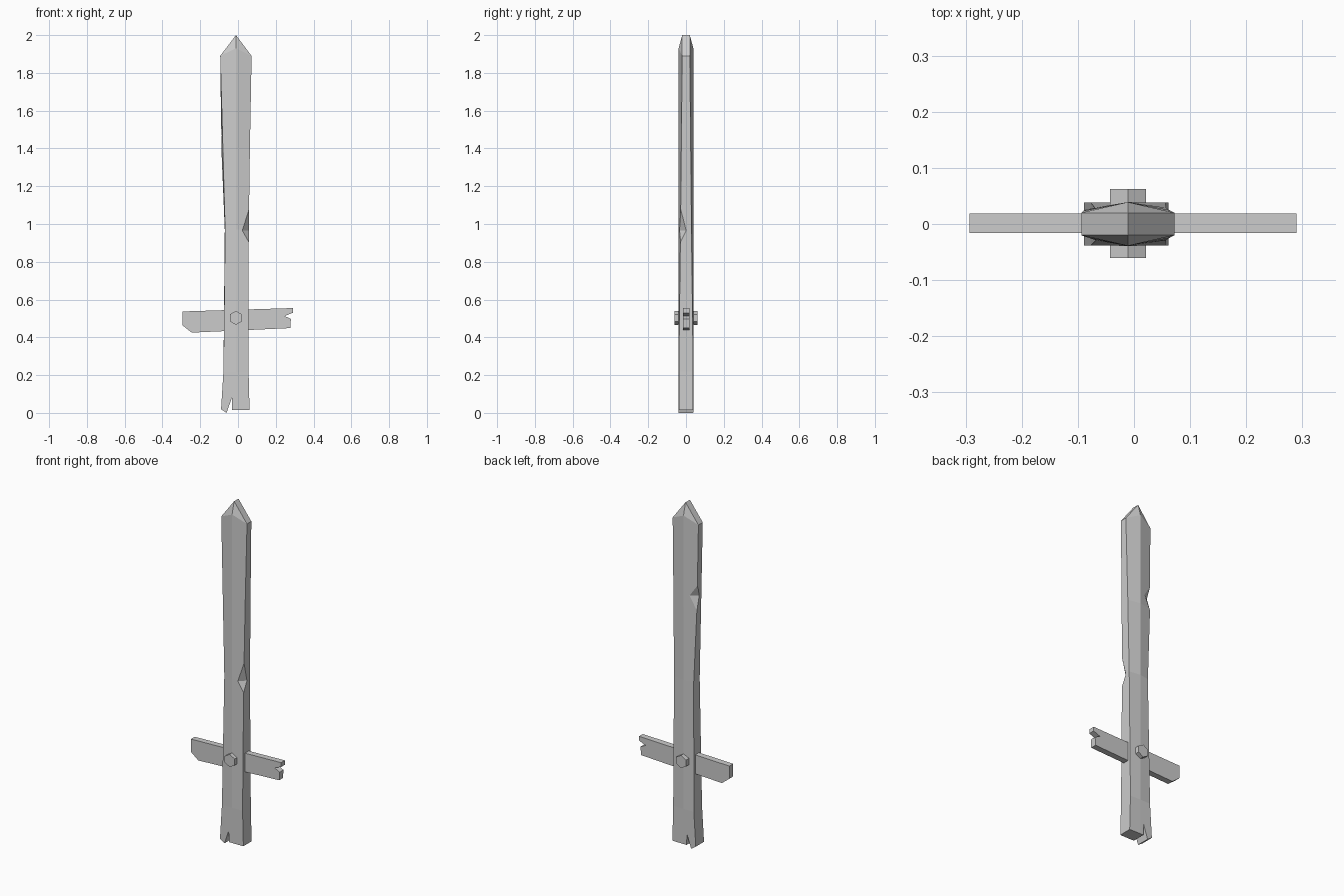
import bpy, bmesh, math
from mathutils import Vector

if "Cube" in bpy.data.objects:
    bpy.data.objects.remove(bpy.data.objects["Cube"])


def finish(name, bm):
    bmesh.ops.recalc_face_normals(bm, faces=bm.faces)
    mesh = bpy.data.meshes.new(name)
    bm.to_mesh(mesh)
    bm.free()
    obj = bpy.data.objects.new(name, mesh)
    bpy.context.collection.objects.link(obj)
    return obj


def prism(name, base, offset):
    """Extrude a closed outline of 3D points along an offset."""
    bm = bmesh.new()
    face = bm.faces.new([bm.verts.new(p) for p in base])
    new = bmesh.ops.extrude_face_region(bm, geom=[face])["geom"]
    if face.is_valid and not any(len(e.link_faces) < 2 for e in bm.edges):
        pass
    elif not face.is_valid or any(len(e.link_faces) < 2 for e in bm.edges):
        bm.faces.new([v for v in bm.verts][:len(base)])
    bmesh.ops.translate(bm, vec=offset,
                        verts=[g for g in new if isinstance(g, bmesh.types.BMVert)])
    return finish(name, bm)


def carve(obj, cutter):
    mod = obj.modifiers.new("carve", "BOOLEAN")
    mod.operation = "DIFFERENCE"
    mod.solver = "EXACT"
    mod.object = cutter
    bpy.context.view_layer.objects.active = obj
    bpy.ops.object.modifier_apply(modifier=mod.name)
    bpy.data.objects.remove(cutter)


def chip(obj, a, b, upper, lower):
    """V-shaped nick with its valley running from a to b."""
    a, b, upper, lower = map(Vector, (a, b, upper, lower))
    m, d = (a + b) / 2, (b - a) * 2
    tri = [m - d, m + (upper - m) * 2 - d, m + (lower - m) * 2 - d]
    carve(obj, prism("chip_cutter", tri, d * 2))


# Blade and grip: six-sided loft (z, left front, left back, right, edge half thickness)
sections = [
    (-0.02, -0.092, -0.092, 0.062, 0.038),
    (0.22, -0.077, -0.077, 0.056, 0.038),
    (0.97, -0.068, -0.070, 0.057, 0.029),
    (1.40, -0.080, -0.088, 0.063, 0.025),
    (1.89, -0.094, -0.094, 0.072, 0.020),
]
CX, T = -0.011, 0.039
bm = bmesh.new()
rings = []
for i, (z, lf, lb, r, h) in enumerate(sections):
    zc = z + (0.04 if i == len(sections) - 1 else 0)
    pts = [(lf, -h, z), (CX, -T, zc), (r, -h, z), (r, h, z), (CX, T, zc), (lb, h, z)]
    rings.append([bm.verts.new(p) for p in pts])
for lo, hi in zip(rings, rings[1:]):
    for i in range(6):
        j = (i + 1) % 6
        bm.faces.new((lo[i], lo[j], hi[j], hi[i]))
bm.faces.new(rings[0])
# Chisel-like tip
tf, tb = bm.verts.new((CX, -0.02, 2)), bm.verts.new((CX, 0.02, 2))
lf, cf, rf, rb, cb, lb = rings[-1]
for f in ((lf, cf, tf), (cf, rf, tf), (rf, rb, tb, tf), (rb, cb, tb), (cb, lb, tb), (lb, lf, tf, tb)):
    bm.faces.new(f)
blade = finish("blade", bm)

# Split, uneven grip end
end = [(-0.15, -0.1), (-0.15, 0.06), (-0.06, 0), (-0.033, 0.08), (-0.031, 0.015), (0.15, 0.015), (0.15, -0.1)]
carve(blade, prism("end_cutter", [(x, -0.1, z) for x, z in end], Vector((0, 0.2, 0))))

# Nicks on the front right and back left edges
chip(blade, (0.02, -0.037, 0.965), (0.058, 0.002, 0.965), (0.058, -0.029, 1.08), (0.057, -0.029, 0.905))
chip(blade, (-0.042, 0.035, 1.47), (-0.087, 0.0, 1.47), (-0.09, 0.025, 1.54), (-0.088, 0.025, 1.39))

# Crossguard plank
guard = [(-0.293, 0.537), (0.29, 0.555), (0.29, 0.53), (0.247, 0.513), (0.28, 0.497),
         (0.277, 0.449), (-0.245, 0.425), (-0.293, 0.463)]
prism("crossguard", [(x, -0.016, z) for x, z in guard], Vector((0, 0.035, 0)))

# Hexagonal peg through the blade
hexagon = [(CX + 0.037 * math.sin(k * math.pi / 3), -0.061, 0.503 + 0.037 * math.cos(k * math.pi / 3))
           for k in range(6)]
prism("peg", hexagon, Vector((0, 0.123, 0)))
